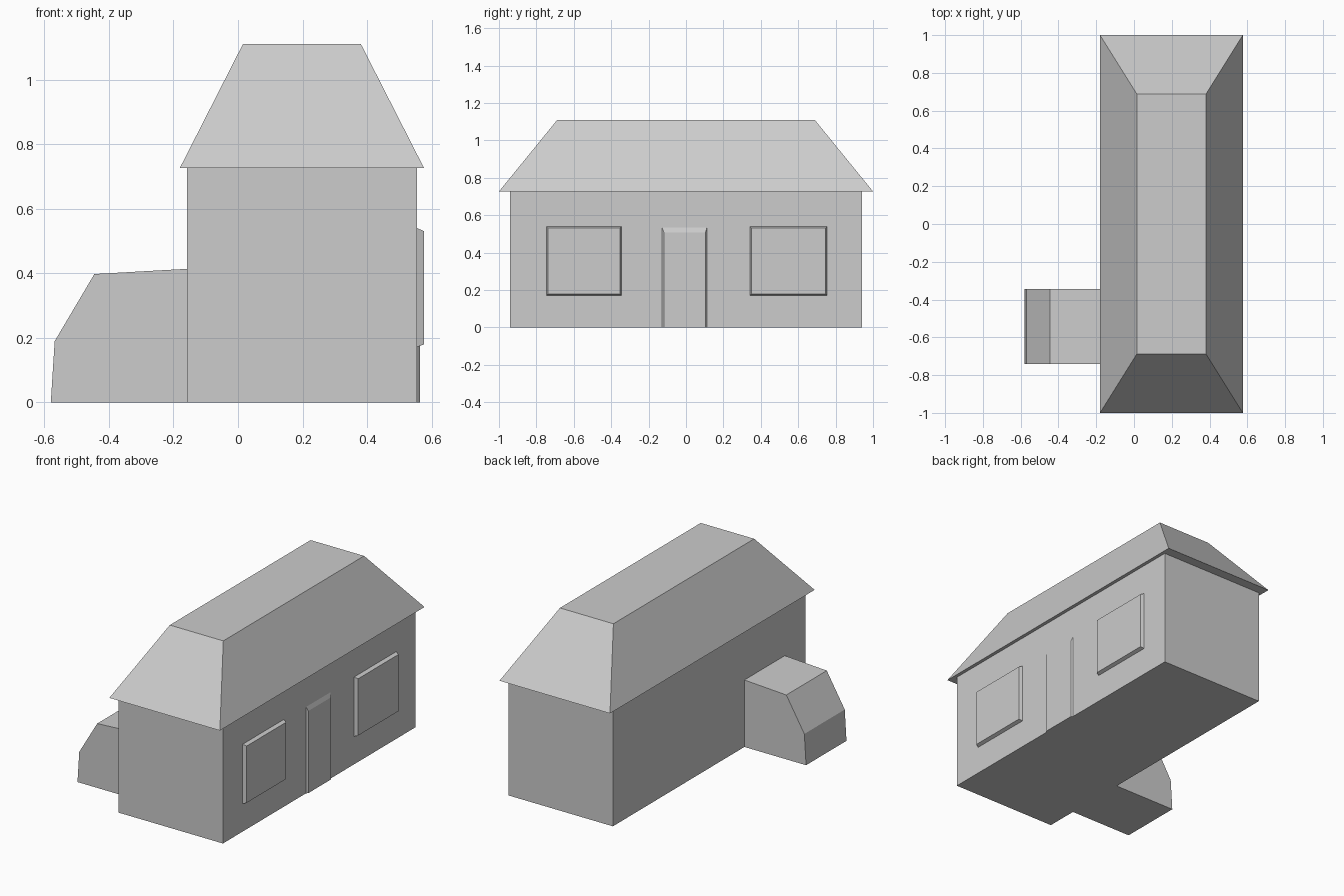
import bpy
import bmesh
from mathutils import Vector

cube = bpy.data.objects.get("Cube")
if cube:
    bpy.data.objects.remove(cube, do_unlink=True)

grey = bpy.data.materials.new("plain grey")
grey.use_nodes = True
colour = (0.604, 0.604, 0.604, 1)
grey.diffuse_color = colour
grey.node_tree.nodes["Principled BSDF"].inputs["Base Color"].default_value = colour


def loft(name, start, end):
    """Closed solid between two matching outlines."""
    bm = bmesh.new()
    a = [bm.verts.new(p) for p in start]
    b = [bm.verts.new(p) for p in end]
    bm.faces.new(a)
    bm.faces.new(b)
    n = len(a)
    for i in range(n):
        j = (i + 1) % n
        bm.faces.new((a[i], a[j], b[j], b[i]))
    bmesh.ops.recalc_face_normals(bm, faces=bm.faces)
    mesh = bpy.data.meshes.new(name)
    bm.to_mesh(mesh)
    bm.free()
    mesh.materials.append(grey)
    obj = bpy.data.objects.new(name, mesh)
    bpy.context.collection.objects.link(obj)
    return obj


def level(x0, x1, y, z):
    """Horizontal rectangle, symmetric in y."""
    return [Vector(p) for p in ((x0, -y, z), (x1, -y, z), (x1, y, z), (x0, y, z))]


def upright(x, y0, y1, z0, z1):
    """Rectangle parallel to the long wall."""
    return [Vector(p) for p in ((x, y0, z0), (x, y1, z0), (x, y1, z1), (x, y0, z1))]


# Main building and hipped roof with a flat top
WALL = 0.555
EAVES = 0.727
loft("walls", level(-0.158, WALL, 0.94, 0), level(-0.158, WALL, 0.94, EAVES))
loft("roof", level(-0.18, 0.576, 1.0, EAVES), level(0.015, 0.381, 0.688, 1.11))

# Lean-to annex with a sloping outer side
profile = [(-0.158, 0), (-0.58, 0), (-0.568, 0.19), (-0.445, 0.398), (-0.158, 0.414)]
loft("annex",
     [(x, -0.74, z) for x, z in profile],
     [(x, -0.345, z) for x, z in profile])

# Raised window panels with tapered edges
for name, y0, y1 in (("right_window", -0.747, -0.345), ("left_window", 0.342, 0.754)):
    t = 0.008
    loft(name,
         upright(WALL, y0, y1, 0.172, 0.54),
         upright(0.576, y0 + t, y1 - t, 0.18, 0.531))

# Door panel with a sloping head
loft("door",
     upright(WALL, -0.128, 0.112, 0, 0.534),
     upright(0.564, -0.118, 0.104, 0, 0.508))
